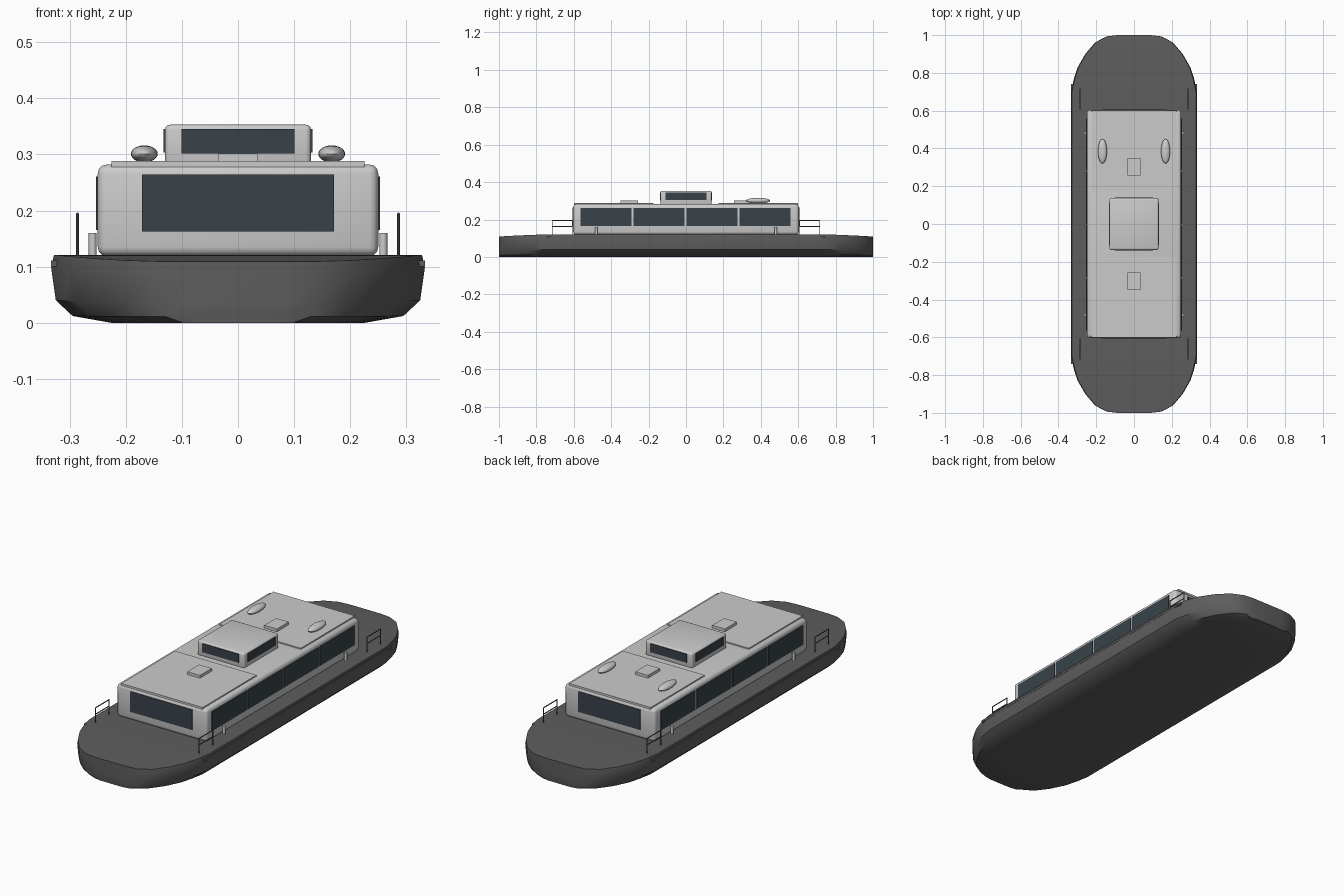
import bpy, bmesh, math
from mathutils import Vector

if "Cube" in bpy.data.objects:
    bpy.data.objects.remove(bpy.data.objects["Cube"])


def material(name, rgb):
    m = bpy.data.materials.new(name)
    m.diffuse_color = (*rgb, 1)
    m.use_nodes = True
    m.node_tree.nodes["Principled BSDF"].inputs["Base Color"].default_value = m.diffuse_color
    return m


DARK = material("dark_hull", (0.11, 0.11, 0.112))
GLASS = material("tinted_glass", (0.04, 0.055, 0.068))
PLATE = material("roof_grey", (0.55, 0.55, 0.56))


def finish(name, bm, mat=None, smooth=False):
    bmesh.ops.recalc_face_normals(bm, faces=bm.faces)
    me = bpy.data.meshes.new(name)
    bm.to_mesh(me)
    bm.free()
    ob = bpy.data.objects.new(name, me)
    bpy.context.collection.objects.link(ob)
    if mat:
        me.materials.append(mat)
    if smooth:
        bpy.ops.object.select_all(action='DESELECT')
        ob.select_set(True)
        bpy.context.view_layer.objects.active = ob
        bpy.ops.object.shade_smooth_by_angle(angle=math.radians(35))
    return ob


def box(name, x, y, z, mat=None, bevel=0):
    """Box from (min, max) ranges, optionally with rounded edges."""
    bm = bmesh.new()
    bmesh.ops.create_cube(bm, size=1)
    for v in bm.verts:
        v.co = Vector([(r[0] + r[1]) / 2 + c * (r[1] - r[0]) for r, c in zip((x, y, z), v.co)])
    if bevel:
        bmesh.ops.bevel(bm, geom=bm.edges[:], offset=bevel, segments=3, profile=0.5, affect='EDGES')
    return finish(name, bm, mat, bool(bevel))


def rod(bm, a, b, r, sides=8):
    a, b = Vector(a), Vector(b)
    d = b - a
    geo = bmesh.ops.create_cone(bm, cap_ends=True, segments=sides, radius1=r, radius2=r, depth=d.length)
    rot = d.to_track_quat('Z', 'Y')
    for v in geo['verts']:
        v.co = rot @ v.co + (a + b) / 2


# Hull: rounded plan outline lofted through a few section heights
quarter = [(0.333, 0.70), (0.318, 0.77), (0.298, 0.83), (0.258, 0.90),
           (0.205, 0.962), (0.145, 0.993), (0.09, 1.0)]
half = [(x, -y) for x, y in reversed(quarter)] + quarter
n = len(half)
bm = bmesh.new()
rings = []
for z, s in [(0, 0.68), (0.012, 0.885), (0.04, 0.975), (0.098, 1.0), (0.121, 0.985)]:
    right, left = [], []
    for x, y in half:
        sheer = 0.012 * (max(0, abs(y) - 0.7) / 0.3) ** 1.5 * z / 0.121
        right.append(bm.verts.new((x * s, y, z - sheer)))
        left.append(bm.verts.new((-x * s, y, z - sheer)))
    rings.append((right, left))
for (r0, l0), (r1, l1) in zip(rings, rings[1:]):
    loop0, loop1 = r0 + l0[::-1], r1 + l1[::-1]
    for i in range(2 * n):
        j = (i + 1) % (2 * n)
        bm.faces.new((loop0[i], loop0[j], loop1[j], loop1[i]))
for r, l in (rings[0], rings[-1]):
    for i in range(n - 1):
        bm.faces.new((r[i], r[i + 1], l[i + 1], l[i]))
finish("hull", bm, DARK, True)

# Main cabin, wheelhouse, roof plates and hatches
box("cabin", (-0.25, 0.25), (-0.603, 0.603), (0.119, 0.282), bevel=0.016)
box("wheelhouse", (-0.13, 0.13), (-0.137, 0.137), (0.275, 0.353), bevel=0.009)
for side, end in ((-1, "front"), (1, "rear")):
    box(end + "_roof_plate", (-0.225, 0.225), sorted((side * 0.175, side * 0.6)), (0.278, 0.288), PLATE)
    box(end + "_roof_hatch", (-0.035, 0.035), sorted((side * 0.257, side * 0.35)), (0.285, 0.302))

    # End windows
    box(end + "_cabin_window", (-0.171, 0.171), sorted((side * 0.59, side * 0.606)), (0.163, 0.264), GLASS)
    box(end + "_wheelhouse_window", (-0.101, 0.101), sorted((side * 0.125, side * 0.14)),
        (0.302, 0.345), GLASS)

for s, side in ((-1, "left"), (1, "right")):
    # Side windows
    for i in range(4):
        y = -0.565 + i * 0.2835
        box(f"{side}_cabin_window_{i + 1}", sorted((s * 0.24, s * 0.2535)), (y, y + 0.274),
            (0.165, 0.261), GLASS)
    box(side + "_wheelhouse_window", sorted((s * 0.12, s * 0.133)), (-0.11, 0.11), (0.303, 0.345), GLASS)

    # Rub strip along the hull
    box(side + "_rub_strip", sorted((s * 0.315, s * 0.3335)), (-0.74, 0.74), (0.1, 0.111), DARK)

    # Life raft pod on the roof
    bm = bmesh.new()
    bmesh.ops.create_uvsphere(bm, u_segments=20, v_segments=12, radius=1)
    for v in bm.verts:
        v.co = Vector((v.co.x * 0.024 + s * 0.167, v.co.y * 0.065 + 0.385, v.co.z * 0.015 + 0.301))
    finish(side + "_raft_pod", bm, None, True)

    for e, end in ((-1, "front"), (1, "rear")):
        # Deck railing
        bm = bmesh.new()
        x, y0, y1 = s * 0.286, e * 0.608, e * 0.715
        for y in (y0, y1):
            rod(bm, (x, y, 0.115), (x, y, 0.195), 0.0025)
        for z in (0.162, 0.194):
            rod(bm, (x, y0, z), (x, y1, z), 0.0025)
        finish(f"{side}_{end}_railing", bm, DARK, True)

        # Mooring bollard
        bm = bmesh.new()
        rod(bm, (s * 0.259, e * 0.48, 0.118), (s * 0.259, e * 0.48, 0.16), 0.007, 12)
        finish(f"{side}_{end}_bollard", bm, None, True)
